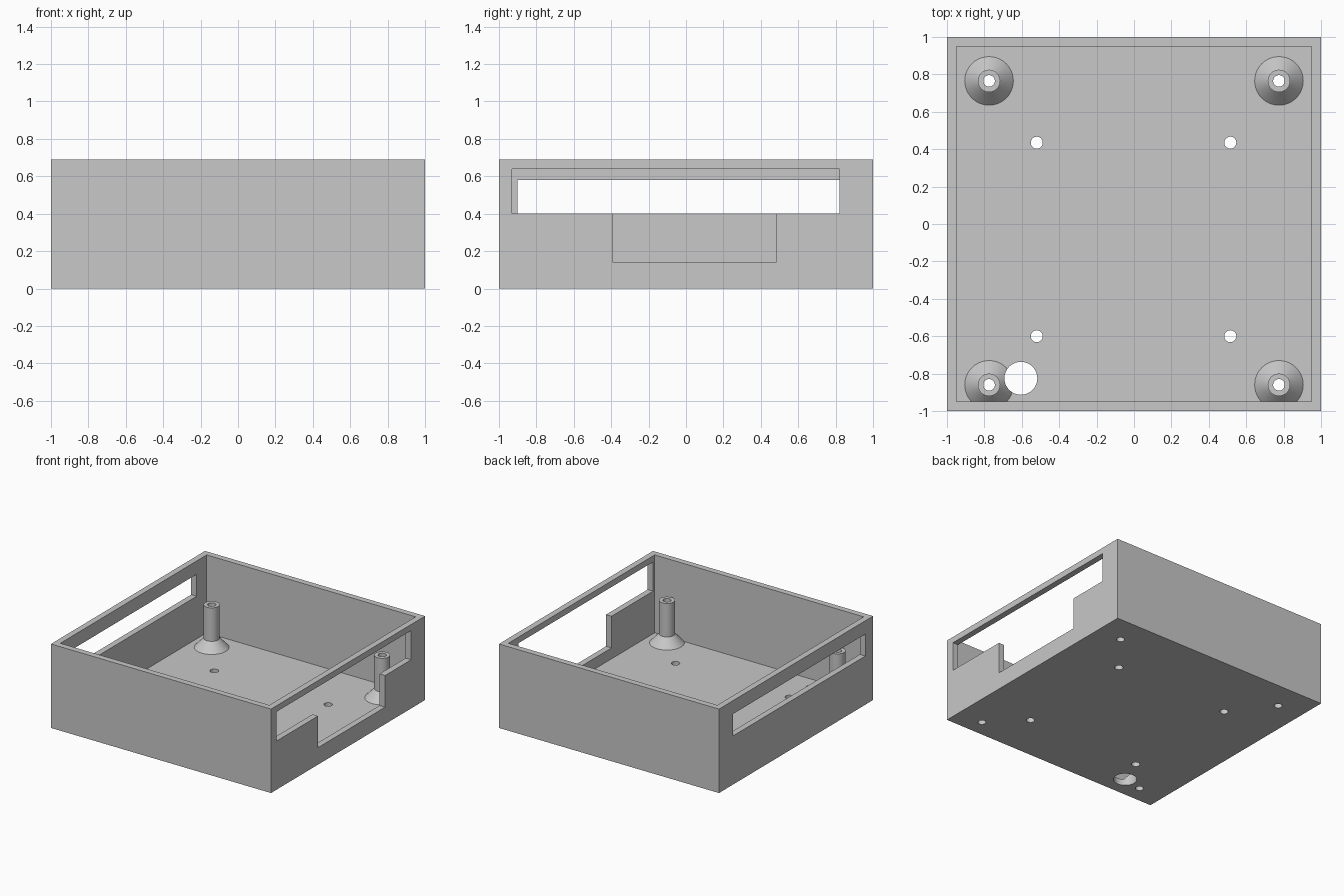
import bpy
import bmesh
from math import radians
from mathutils import Matrix

if "Cube" in bpy.data.objects:
    bpy.data.objects.remove(bpy.data.objects["Cube"], do_unlink=True)

HEIGHT, WALL, FLOOR = 0.69, 0.05, 0.05
POST_TOP = 0.40

grey = bpy.data.materials.new("plain_grey")
grey.use_nodes = True
colour = (0.58, 0.58, 0.58, 1)
grey.diffuse_color = colour
grey.node_tree.nodes["Principled BSDF"].inputs["Base Color"].default_value = colour


def add_object(name, bm):
    bmesh.ops.recalc_face_normals(bm, faces=bm.faces)
    mesh = bpy.data.meshes.new(name)
    bm.to_mesh(mesh)
    bm.free()
    mesh.materials.append(grey)
    obj = bpy.data.objects.new(name, mesh)
    bpy.context.collection.objects.link(obj)
    return obj


def box(name, low, high):
    bm = bmesh.new()
    bmesh.ops.create_cube(bm, size=1)
    for v in bm.verts:
        v.co = [b if c > 0 else a for a, b, c in zip(low, high, v.co)]
    return add_object(name, bm)


def lathe(name, x, y, profile, steps=40):
    """Closed solid of revolution; the profile starts and ends on the axis."""
    bm = bmesh.new()
    points = [bm.verts.new((r, 0, z)) for r, z in profile]
    edges = [bm.edges.new(pair) for pair in zip(points, points[1:])]
    bmesh.ops.spin(bm, geom=points + edges, cent=(0, 0, 0), axis=(0, 0, 1),
                   angle=radians(360), steps=steps)
    bmesh.ops.remove_doubles(bm, verts=bm.verts, dist=1e-5)
    bmesh.ops.transform(bm, matrix=Matrix.Translation((x, y, 0)), verts=bm.verts)
    return add_object(name, bm)


def drill(name, x, y, radius, top):
    return lathe(name, x, y, [(0, -0.1), (radius, -0.1), (radius, top), (0, top)], 32)


def cut(target, cutters):
    """Subtract the cutters and bake the result into the mesh."""
    for cutter in cutters:
        mod = target.modifiers.new("cut", "BOOLEAN")
        mod.operation = "DIFFERENCE"
        mod.solver = "EXACT"
        mod.object = cutter
    bpy.context.view_layer.update()
    graph = bpy.context.evaluated_depsgraph_get()
    mesh = bpy.data.meshes.new_from_object(target.evaluated_get(graph))
    target.modifiers.clear()
    target.data = mesh


def shade(obj):
    bpy.ops.object.select_all(action="DESELECT")
    obj.select_set(True)
    bpy.context.view_layer.objects.active = obj
    bpy.ops.object.shade_smooth_by_angle(angle=radians(30))


# Open tray with its cavity and side windows
tray = box("tray", (-1, -1, 0), (1, 1, HEIGHT))
inner = 1 - WALL
cavity = box("cavity_cutter", (-inner, -inner, FLOOR), (inner, inner, 1))
left_window = box("left_window_cutter", (0.9, -0.93, 0.40), (1.1, 0.82, 0.64))
left_notch = box("left_notch_cutter", (0.9, -0.39, 0.14), (1.1, 0.48, 0.5))
right_window = box("right_window_cutter", (-1.1, -0.90, 0.40), (-0.9, 0.82, 0.58))

# Holes through the floor
cable_hole = drill("cable_hole_cutter", -0.605, -0.825, 0.088, 0.3)
mount_holes = [drill("mount_hole_cutter", x, y, 0.032, 0.2)
               for x in (-0.52, 0.515) for y in (-0.60, 0.435)]

# Flared screw posts, each bored right through the floor
post_profile = [(0, FLOOR - 0.01), (0.13, FLOOR - 0.01), (0.13, FLOOR),
                (0.06, 0.125), (0.06, POST_TOP), (0, POST_TOP)]
posts, bores = [], []
for side, x in (("right", -0.775), ("left", 0.775)):
    for end, y in (("front", -0.86), ("back", 0.765)):
        posts.append(lathe(f"{end}_{side}_post", x, y, post_profile))
        bores.append(drill(f"{end}_{side}_bore_cutter", x, y, 0.031, 0.5))

cut(tray, [cavity, left_window, left_notch, right_window, cable_hole] + mount_holes + bores)
for post, bore in zip(posts, bores):
    cut(post, [bore, cable_hole] if post.name == "front_right_post" else [bore])

for obj in [tray] + posts:
    shade(obj)

# Remove the cutters once baked
for obj in [cavity, left_window, left_notch, right_window, cable_hole] + mount_holes + bores:
    bpy.data.objects.remove(obj, do_unlink=True)
